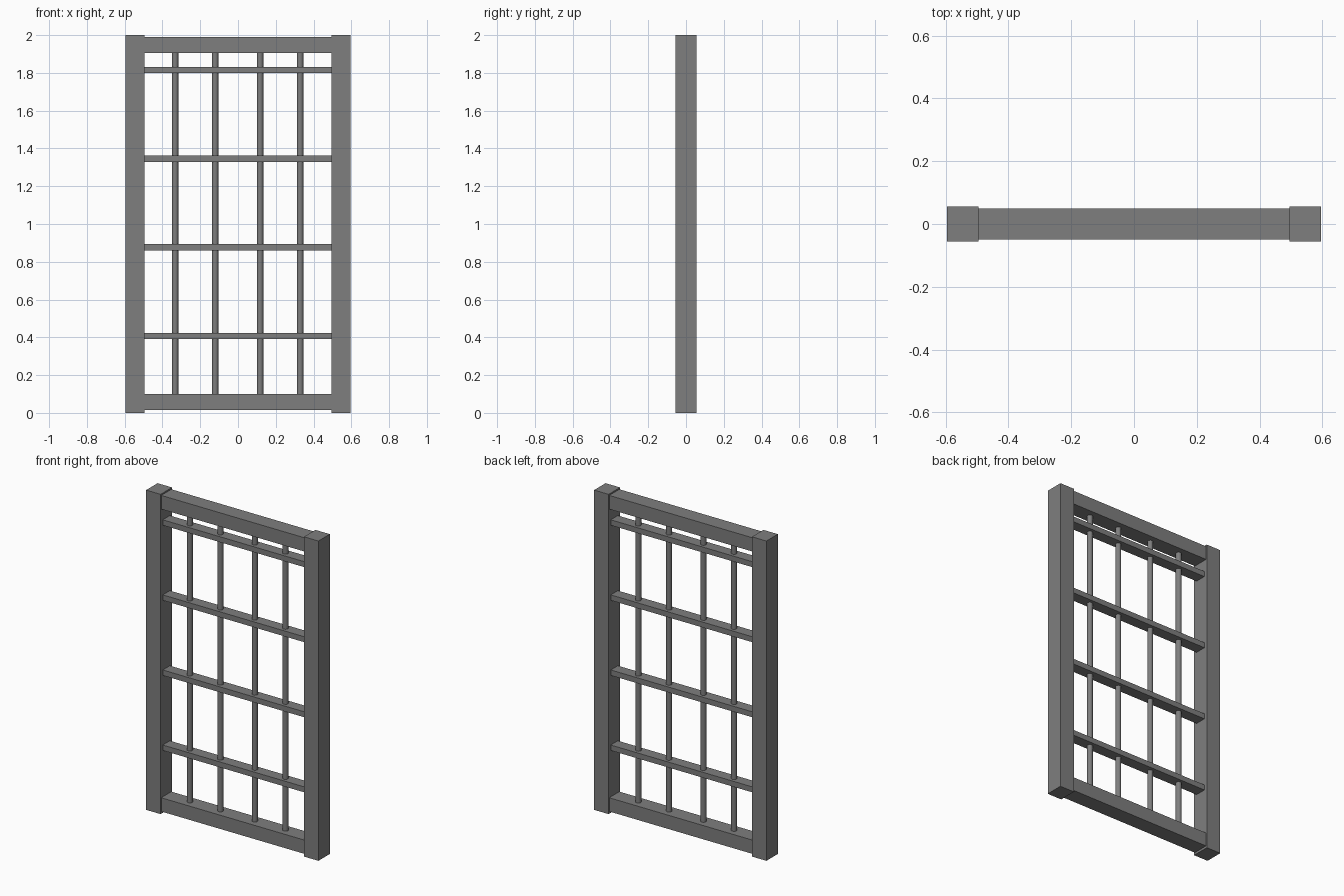
import bpy
import math

cube = bpy.data.objects.get("Cube")
if cube:
    bpy.data.objects.remove(cube, do_unlink=True)

GREY = (0.21, 0.21, 0.21, 1.0)
metal = bpy.data.materials.new("dark grey metal")
metal.use_nodes = True
metal.diffuse_color = GREY
metal.node_tree.nodes["Principled BSDF"].inputs["Base Color"].default_value = GREY


def finish(name):
    obj = bpy.context.object
    obj.name = name
    obj.data.materials.append(metal)
    return obj


def box(name, centre, size):
    bpy.ops.mesh.primitive_cube_add(size=1, location=centre)
    obj = finish(name)
    obj.scale = size
    bpy.ops.object.transform_apply(location=False, rotation=False, scale=True)
    return obj


def rod(name, x, bottom, top, radius):
    bpy.ops.mesh.primitive_cylinder_add(
        vertices=12, radius=radius, depth=top - bottom,
        location=(x, 0, (bottom + top) / 2))
    obj = finish(name)
    bpy.ops.object.shade_smooth_by_angle(angle=math.radians(40))
    return obj


# Side posts
for side, sign in (("left", 1), ("right", -1)):
    box(side + "_post", (sign * 0.546, 0, 1), (0.1, 0.113, 2))

# Top and bottom rails, set slightly inside the posts
for name, z in (("bottom_rail", 0.057), ("top_rail", 1.948)):
    box(name, (0, 0, z), (0.994, 0.1, 0.086))

# Flat cross bars
for i in range(4):
    box(f"cross_bar_{i + 1}", (0, 0, 0.407 + i * 0.4695), (0.994, 0.07, 0.034))

# Round upright bars
for i, x in enumerate((-0.333, -0.121, 0.117, 0.329)):
    rod(f"upright_bar_{i + 1}", x, 0.09, 1.915, 0.017)
